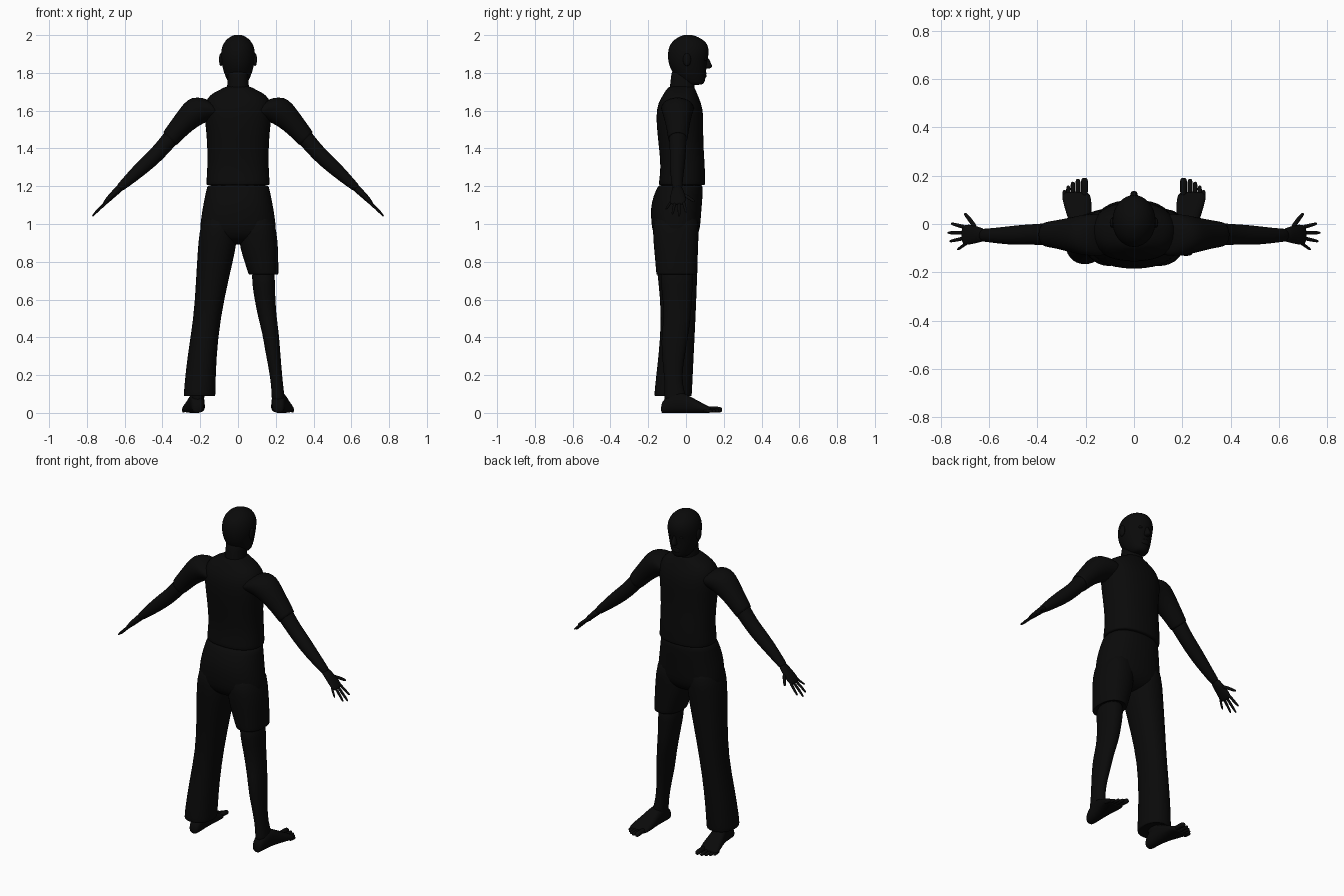
import bpy, bmesh, math
from mathutils import Vector as V

black = bpy.data.materials.new("near_black")
black.diffuse_color = (0.003, 0.003, 0.003, 1)


def loft(name, rings, sides=16, power=1.0, level=1):
    """Skin a list of (centre, half axis u, half axis v) rings and smooth it."""
    bm = bmesh.new()
    loops = []
    for c, u, v in rings:
        ring = []
        for i in range(sides):
            a = 2 * math.pi * i / sides
            ca, sa = math.cos(a), math.sin(a)
            ca = math.copysign(abs(ca) ** power, ca) * 1.025
            sa = math.copysign(abs(sa) ** power, sa) * 1.025
            ring.append(bm.verts.new(V(c) + V(u) * ca + V(v) * sa))
        loops.append(ring)
    for a, b in zip(loops, loops[1:]):
        for i in range(sides):
            j = (i + 1) % sides
            bm.faces.new((a[i], a[j], b[j], b[i]))
    bm.faces.new(loops[0][::-1])
    bm.faces.new(loops[-1])
    bmesh.ops.recalc_face_normals(bm, faces=bm.faces)
    for f in bm.faces:
        f.smooth = True
    me = bpy.data.meshes.new(name)
    bm.to_mesh(me)
    bm.free()
    me.materials.append(black)
    ob = bpy.data.objects.new(name, me)
    bpy.context.collection.objects.link(ob)
    if level:
        m = ob.modifiers.new("smooth", 'SUBSURF')
        m.levels = m.render_levels = level
    return ob


def upright(name, rows, power=0.9):
    """Rows of (z, x0, x1, y0, y1): horizontal sections."""
    return loft(name, [(((a + b) / 2, (c + d) / 2, z), ((b - a) / 2, 0, 0), (0, (d - c) / 2, 0))
                       for z, a, b, c, d in rows], power=power)


def limb(name, s, rows):
    """Rows of (x, y, z, half width along y, half thickness) on a 45 degree slope."""
    k = math.sqrt(0.5)
    return loft(name, [((s * x, y, z), (0, w, 0), (s * k * t, 0, k * t))
                       for x, y, z, w, t in rows])


def ball(name, c, r):
    rows = []
    for i in range(1, 8):
        a = math.pi * i / 8
        rows.append(((c[0], c[1], c[2] - r[2] * math.cos(a)),
                     (r[0] * math.sin(a), 0, 0), (0, r[1] * math.sin(a), 0)))
    return loft(name, rows, sides=12)


# Head and neck
upright("head", [
    (1.735, -.035, .035, .01, .085), (1.75, -.052, .052, -.03, .1), (1.785, -.068, .068, -.06, .104),
    (1.82, -.08, .08, -.082, .108), (1.86, -.088, .088, -.094, .11), (1.90, -.091, .091, -.097, .122),
    (1.94, -.085, .085, -.09, .119), (1.97, -.068, .068, -.07, .1), (1.99, -.044, .044, -.04, .065),
    (2.002, -.018, .018, -.01, .03)], power=1.0)
upright("neck", [(1.64, -.07, .07, -.1, .05), (1.72, -.058, .058, -.085, .042),
                 (1.77, -.053, .053, -.08, .045), (1.83, -.055, .055, -.075, .05)])
upright("nose", [(1.822, -.012, .012, .09, .125), (1.83, -.018, .018, .09, .142),
                 (1.85, -.013, .013, .09, .132), (1.885, -.008, .008, .09, .118)])
upright("lips", [(1.772, -.02, .02, .08, .104), (1.782, -.026, .026, .08, .11),
                 (1.79, -.027, .027, .08, .105), (1.798, -.026, .026, .08, .111),
                 (1.806, -.016, .016, .08, .104)])
for s, side in ((-1, "left"), (1, "right")):
    ball(side + "_ear", (s * .09, .005, 1.87), (.011, .022, .036))
    ball(side + "_eye", (s * .035, .097, 1.872), (.014, .012, .009))

# Shirt body with a loose hem
upright("shirt", [
    (1.205, -.158, .158, -.13, .09), (1.205, -.166, .166, -.143, .1), (1.22, -.167, .167, -.143, .1),
    (1.3, -.161, .161, -.132, .1), (1.4, -.161, .161, -.142, .092), (1.5, -.168, .168, -.153, .09),
    (1.58, -.178, .178, -.157, .092), (1.64, -.175, .175, -.148, .08), (1.685, -.15, .15, -.12, .06),
    (1.71, -.095, .095, -.105, .05), (1.735, -.055, .055, -.085, .042)], power=.85)

# Trouser seat
upright("trouser_seat", [
    (1.21, -.155, .155, -.14, .085), (1.2, -.163, .163, -.148, .088), (1.15, -.173, .173, -.172, .088),
    (1.08, -.187, .187, -.188, .081), (1.0, -.199, .199, -.182, .076), (.95, -.2, .2, -.175, .068),
    (.91, -.16, .16, -.14, .04), (.89, -.08, .08, -.09, .0)], power=.85)

# Trouser legs: one full length, one cut off above the knee
upright("long_trouser_leg", [
    (1.08, -.18, -.02, -.17, .07), (.95, -.205, -.002, -.176, .066), (.87, -.212, -.012, -.168, .063),
    (.7, -.222, -.052, -.145, .058), (.5, -.234, -.094, -.128, .05), (.3, -.268, -.115, -.145, .04),
    (.13, -.285, -.12, -.165, .032), (.09, -.287, -.12, -.167, .03), (.085, -.283, -.124, -.163, .026),
    (.1, -.26, -.15, -.13, .0)], power=.9)
upright("short_trouser_leg", [
    (1.08, .02, .18, -.17, .07), (.95, .002, .205, -.176, .066), (.87, .012, .212, -.168, .063),
    (.78, .042, .213, -.16, .06), (.735, .056, .214, -.157, .06), (.73, .06, .211, -.153, .056),
    (.75, .08, .19, -.13, .04)], power=.85)

# Bare lower legs
lower = [(.78, .07, .195, -.14, .04), (.68, .075, .195, -.132, .035), (.58, .092, .198, -.12, .03),
         (.5, .108, .205, -.118, .025), (.42, .13, .216, -.128, .012), (.34, .142, .222, -.13, .0),
         (.24, .162, .23, -.12, -.018), (.15, .176, .238, -.112, -.02), (.09, .178, .246, -.115, .0),
         (.04, .18, .25, -.115, .01)]
upright("bare_leg", lower)
upright("covered_leg", [(z, -b, -a, c, d) for z, a, b, c, d in lower[5:]])

for s, side in ((-1, "left"), (1, "right")):
    # Foot, from heel to ball, rows of (y, x0, x1, height)
    foot = [(-.133, .195, .235, .04), (-.12, .182, .246, .07), (-.08, .178, .252, .1),
            (-.03, .178, .258, .115), (.02, .176, .272, .088), (.07, .175, .288, .06),
            (.11, .179, .298, .04), (.135, .186, .294, .026)]
    loft(side + "_foot", [((s * (a + b) / 2, y, h / 2), ((b - a) / 2, 0, 0), (0, 0, h / 2))
                          for y, a, b, h in foot], power=.8)
    # Toes
    for i, (x, tip, r) in enumerate([(.207, .192, .0165), (.234, .188, .0115), (.255, .176, .0105),
                                     (.274, .16, .01), (.29, .142, .0095)]):
        loft(f"{side}_toe_{i + 1}", [((s * (x - .002), y, r * h), (r * k, 0, 0), (0, 0, r * k))
                                     for y, k, h in ((.09, .9, 1.2), (tip - .03, .9, 1.2),
                                                     (tip - .012, 1, 1), (tip, .6, 1))], sides=8)

    # Arm, then the short sleeve over it
    limb(side + "_arm", s, [
        (.26, -.045, 1.56, .06, .055), (.32, -.042, 1.5, .052, .047), (.37, -.043, 1.438, .045, .043),
        (.42, -.043, 1.38, .042, .041), (.47, -.045, 1.333, .041, .041), (.53, -.048, 1.278, .037, .036),
        (.6, -.047, 1.214, .028, .026), (.64, -.046, 1.178, .027, .019)])
    limb(side + "_sleeve", s, [
        (.1, -.045, 1.61, .085, .075), (.16, -.045, 1.615, .088, .082), (.21, -.045, 1.605, .083, .08),
        (.26, -.045, 1.565, .072, .066), (.31, -.043, 1.512, .06, .056), (.36, -.043, 1.453, .052, .05),
        (.364, -.043, 1.448, .049, .047), (.35, -.043, 1.462, .04, .035)])

    # Palm and spread fingers
    limb(side + "_palm", s, [
        (.615, -.046, 1.2, .026, .021), (.645, -.044, 1.172, .032, .018), (.675, -.043, 1.143, .042, .016),
        (.7, -.045, 1.116, .041, .012), (.712, -.045, 1.103, .034, .008)])
    fingers = {"thumb": ((.65, -.025, 1.162), (.677, .015, 1.14), (.702, .045, 1.118), .01),
               "index": ((.69, -.015, 1.126), (.725, -.007, 1.09), (.758, .002, 1.06), .0085),
               "middle": ((.695, -.036, 1.12), (.735, -.037, 1.08), (.772, -.036, 1.04), .0085),
               "ring": ((.695, -.057, 1.12), (.732, -.065, 1.085), (.764, -.072, 1.05), .008),
               "little": ((.685, -.074, 1.128), (.708, -.09, 1.1), (.732, -.107, 1.078), .007)}
    for key, (a, b, c, r) in fingers.items():
        a, b, c = V(a), V(b), V(c)
        d = (c - a).normalized()
        up = V((1, 0, 1)).normalized()
        u = d.cross(up).normalized()
        up = u.cross(d)
        pts = [(a, 1.1), (b, 1), (b.lerp(c, .75), .85), (c, .45)]
        mir = lambda p: V((s * p.x, p.y, p.z))
        loft(f"{side}_{key}", [(mir(p), mir(u) * r * k, mir(up) * r * k * .9) for p, k in pts], sides=8)
